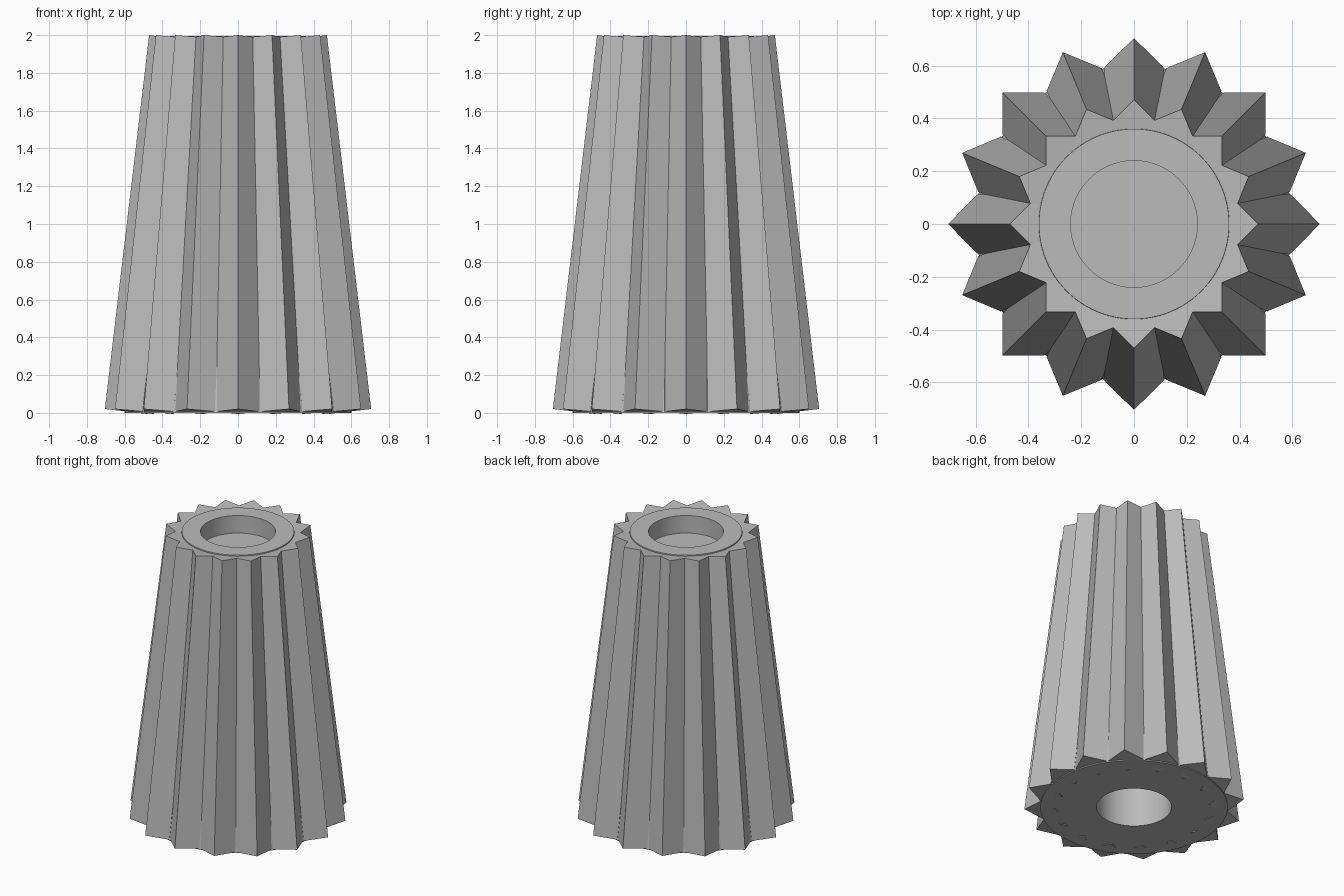
import bpy, bmesh, math
from mathutils import Matrix, Vector

cube = bpy.data.objects.get("Cube")
if cube:
    bpy.data.objects.remove(cube, do_unlink=True)

# single plain grey
grey = bpy.data.materials.new("plain grey")
grey.use_nodes = True
colour = (0.5, 0.5, 0.5, 1)
grey.diffuse_color = colour
grey.node_tree.nodes["Principled BSDF"].inputs["Base Color"].default_value = colour

BASE_R, TOP_R, HOLE_R, HEIGHT = 0.594, 0.358, 0.24, 1.994
TEETH = 16
TOOTH_HALF_DIAGONAL = 0.1125


def add_object(name, bm):
    bmesh.ops.recalc_face_normals(bm, faces=bm.faces)
    mesh = bpy.data.meshes.new(name)
    bm.to_mesh(mesh)
    bm.free()
    mesh.materials.append(grey)
    obj = bpy.data.objects.new(name, mesh)
    bpy.context.collection.objects.link(obj)
    return obj


# tapered core: deep bore below, shallow recess above, thin web between
profile = [(0, 1.8), (HOLE_R, 1.8), (HOLE_R, 0), (BASE_R + 0.006, 0),
           (TOP_R + 0.002, HEIGHT), (HOLE_R, HEIGHT), (HOLE_R, 1.87), (0, 1.87)]
bm = bmesh.new()
verts = [bm.verts.new((r, 0, z)) for r, z in profile]
edges = [bm.edges.new(pair) for pair in zip(verts, verts[1:])]
bmesh.ops.spin(bm, geom=verts + edges, cent=(0, 0, 0), axis=(0, 0, 1),
               angle=math.tau, steps=96, use_merge=True)
bmesh.ops.remove_doubles(bm, verts=bm.verts, dist=0.0001)
core = add_object("tapered_core", bm)
bpy.ops.object.select_all(action="DESELECT")
core.select_set(True)
bpy.context.view_layer.objects.active = core
bpy.ops.object.shade_smooth_by_angle(angle=math.radians(30))

# square bars set edge-outward, leaning in along the core wall
lean = math.atan2(BASE_R - TOP_R, HEIGHT)
side = TOOTH_HALF_DIAGONAL * math.sqrt(2)
middle = Vector(((BASE_R + TOP_R) / 2, 0, HEIGHT / 2))
bm = bmesh.new()
for i in range(TEETH):
    place = (Matrix.Rotation(math.tau * i / TEETH, 4, "Z")
             @ Matrix.Translation(middle)
             @ Matrix.Rotation(-lean, 4, "Y")
             @ Matrix.Rotation(math.pi / 4, 4, "Z")
             @ Matrix.Diagonal((side, side, 1.993, 1)))
    bmesh.ops.create_cube(bm, size=1, matrix=place)
add_object("ribs", bm)
